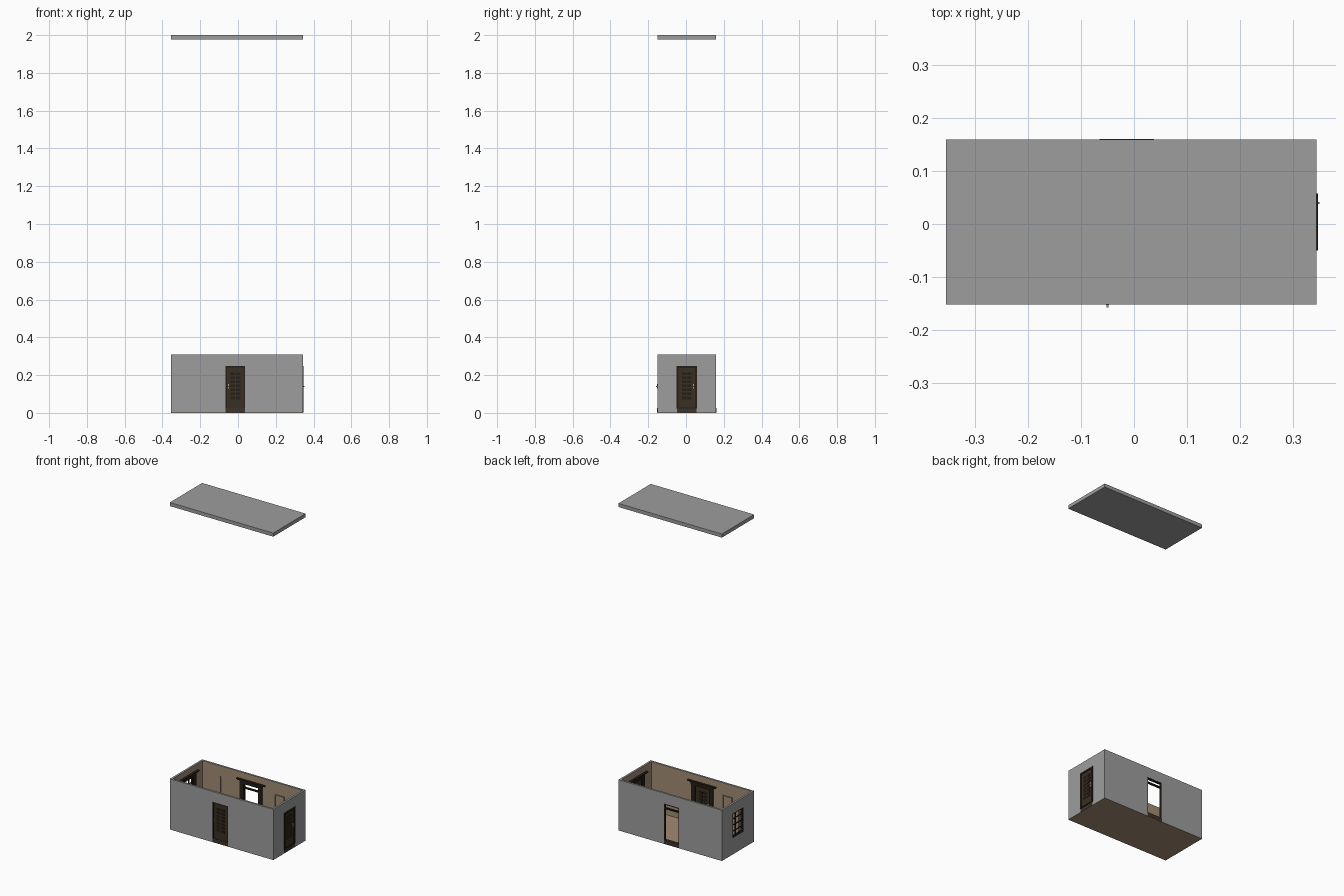
import bpy, bmesh

if "Cube" in bpy.data.objects:
    bpy.data.objects.remove(bpy.data.objects["Cube"])

X0, X1, Y0, Y1, H = -0.355, 0.345, -0.152, 0.16, 0.31
T = 0.012          # wall thickness
FL = 0.012         # floor thickness


def mat(name, r, g, b):
    m = bpy.data.materials.new(name)
    m.diffuse_color = (r, g, b, 1)
    m.use_nodes = True
    m.node_tree.nodes["Principled BSDF"].inputs["Base Color"].default_value = m.diffuse_color
    return m


GREY = mat("plaster_grey", 0.34, 0.34, 0.34)
TAN = mat("interior_tan", 0.36, 0.26, 0.175)
BROWN = mat("door_brown", 0.042, 0.029, 0.015)
DARK = mat("trim_dark_brown", 0.018, 0.013, 0.008)
STEP = mat("threshold_brown", 0.045, 0.034, 0.027)
BRASS = mat("handle_brass", 0.45, 0.34, 0.18)
PALE = mat("picture_grey", 0.2, 0.19, 0.18)

# Wall frames: origin, along direction, outward direction
FRAMES = {
    "front": ((0, Y0), (1, 0), (0, -1)),
    "right": ((X1, 0), (0, 1), (1, 0)),
    "back": ((0, Y1), (-1, 0), (0, 1)),
    "left": ((X0, 0), (0, -1), (-1, 0)),
}
WORLD = ((0, 0), (1, 0), (0, 1))


def boxes(name, frame, items, *mats, inner=None):
    """Join boxes (a0, a1, d0, d1, z0, z1) given in a wall frame."""
    o, a, d = frame
    bm = bmesh.new()
    for a0, a1, d0, d1, z0, z1 in items:
        p = [[o[i] + a[i] * s + d[i] * t for i in (0, 1)] for s, t in ((a0, d0), (a1, d1))]
        p[0].append(z0)
        p[1].append(z1)
        for v in bmesh.ops.create_cube(bm, size=1)["verts"]:
            v.co = [(p[0][i] + p[1][i]) / 2 + v.co[i] * abs(p[1][i] - p[0][i]) for i in range(3)]
    bm.normal_update()
    if inner:  # faces pointing into the room take the second colour
        for f in bm.faces:
            if f.normal.x * d[0] + f.normal.y * d[1] < -0.9:
                f.material_index = 1
    me = bpy.data.meshes.new(name)
    bm.to_mesh(me)
    bm.free()
    for m in mats:
        me.materials.append(m)
    ob = bpy.data.objects.new(name, me)
    bpy.context.collection.objects.link(ob)
    return ob


def wall(side, lo, hi, a0, a1, z0, z1):
    items = [(lo, a0, -T, 0, 0.001, H), (a1, hi, -T, 0, 0.001, H), (a0, a1, -T, 0, z1, H)]
    if z0 > 0.002:
        items.append((a0, a1, -T, 0, 0.001, z0))
    boxes(side + "_wall", FRAMES[side], items, GREY, TAN, inner=True)


def casing(side, a0, a1, z0, z1):
    """Interior trim with stepped cornice, plus the lining of the opening."""
    f, w, d = FRAMES[side], 0.024, -T
    boxes(side + "_casing", f, [
        (a0 - w, a0 + 0.003, d - 0.005, d, z0, z1),
        (a1 - 0.003, a1 + w, d - 0.005, d, z0, z1),
        (a0 - w, a1 + w, d - 0.006, d, z1 - 0.003, z1 + 0.014),
        (a0 - w - 0.01, a1 + w + 0.01, d - 0.010, d, z1 + 0.014, z1 + 0.019),
        (a0 - w - 0.02, a1 + w + 0.02, d - 0.014, d, z1 + 0.019, z1 + 0.024),
        (a0, a0 + 0.006, d, -0.001, z0, z1),
        (a1 - 0.006, a1, d, -0.001, z0, z1),
        (a0, a1, d, -0.001, z1 - 0.006, z1)], DARK)


def door(side, a0, a1, z1, handle):
    """Closed leaf with recessed-looking slat panels and handles."""
    f = FRAMES[side]
    b0, b1 = a0 + 0.006, a1 - 0.006
    boxes(side + "_door", f, [(b0, b1, -0.010, -0.002, 0.025, z1 - 0.006)], BROWN)
    n, w = 7, (b1 - b0 - 0.044) / 2
    slats = []
    for i in range(n):
        z = 0.072 + i * 0.0215
        for c in (0, 1):
            s = b0 + 0.020 + c * (w + 0.004)
            slats.append((s, s + w, -0.0115, -0.0005, z, z + 0.014))
    boxes(side + "_door_panels", f, slats, DARK)
    boxes(side + "_handle", f, [
        (handle - 0.003, handle + 0.003, -0.012, 0.001, 0.128, 0.152),
        (handle - 0.002, handle + 0.002, -0.017, 0.006, 0.138, 0.143)], BRASS)


def threshold(side, a0, a1):
    boxes(side + "_threshold", FRAMES[side], [(a0, a1, -T - 0.004, 0.0005, 0.001, 0.025)], STEP)


# Floor and raised roof slab
boxes("floor", WORLD, [(X0, X1, Y0, Y1, 0, 0.001), (X0 + T, X1 - T, Y0 + T, Y1 - T, 0, FL)], TAN)
boxes("roof", WORLD, [(X0, X1, Y0, Y1, 1.978, 2.0)], GREY)

# Openings in wall coordinates
TOP = 0.247
OPEN = {"front": (-0.065, 0.038), "right": (-0.048, 0.056),
        "back": (-0.038, 0.065), "left": (-0.056, 0.048)}
WIN0, WIN1 = 0.10, 0.25

# Walls
wall("front", X0, X1, *OPEN["front"], 0, TOP)
wall("back", -X1, -X0, *OPEN["back"], 0, TOP)
wall("right", Y0 + T, Y1 - T, *OPEN["right"], 0, TOP)
wall("left", -Y1 + T, -Y0 - T, *OPEN["left"], WIN0, WIN1)

# Trim, thresholds and closed doors
for side in ("front", "right", "back"):
    casing(side, *OPEN[side], 0.012, TOP)
    threshold(side, *OPEN[side])
door("front", *OPEN["front"], TOP, -0.05)
door("right", *OPEN["right"], TOP, 0.04)

# Outside frame on the right door
a0, a1 = OPEN["right"]
boxes("right_outer_frame", FRAMES["right"], [
    (a0 - 0.002, a0 + 0.009, -0.001, 0.003, 0.022, TOP),
    (a1 - 0.009, a1 + 0.002, -0.001, 0.003, 0.022, TOP),
    (a0, a1, -0.001, 0.003, TOP - 0.010, TOP),
    (a0, a1, -0.001, 0.003, 0.022, 0.029)], DARK)

# Transom bar of the open back doorway
a0, a1 = OPEN["back"]
boxes("back_transom_bar", FRAMES["back"], [(a0, a1, -T, -0.001, 0.214, 0.222)], DARK)

# Left window: trim, sill and glazing bars
a0, a1 = OPEN["left"]
casing("left", a0, a1, WIN0, WIN1)
bars = [(a0, a1, -T, 0, WIN0, WIN0 + 0.007)]
for i in range(1, 3):
    c = a0 + (a1 - a0) * i / 3
    bars.append((c - 0.002, c + 0.002, -0.009, -0.003, WIN0, WIN1))
for i in range(1, 4):
    z = WIN0 + (WIN1 - WIN0) * i / 4
    bars.append((a0, a1, -0.009, -0.003, z - 0.002, z + 0.002))
boxes("window_bars", FRAMES["left"], bars, DARK)
boxes("window_sill", FRAMES["left"], [
    (a0 - 0.03, a1 + 0.03, -T - 0.012, -T, WIN0 - 0.006, WIN0),
    (a0 - 0.024, a1 + 0.024, -T - 0.005, -T, WIN0 - 0.022, WIN0 - 0.006)], DARK)

# Wall frames hung inside on the long walls
for side, c in (("front", -0.183), ("back", -0.178)):
    p, q, z0, z1, d0, d1 = c - 0.032, c + 0.032, 0.15, 0.235, -T - 0.004, -T
    boxes(side + "_picture_frame", FRAMES[side], [
        (p, p + 0.005, d0, d1, z0, z1), (q - 0.005, q, d0, d1, z0, z1),
        (p, q, d0, d1, z0, z0 + 0.005), (p, q, d0, d1, z1 - 0.005, z1)], PALE)

# Slim wall lamp on the back wall
boxes("wall_lamp", FRAMES["back"], [(0.218, 0.222, -T - 0.005, -T, 0.13, 0.245)], PALE)
